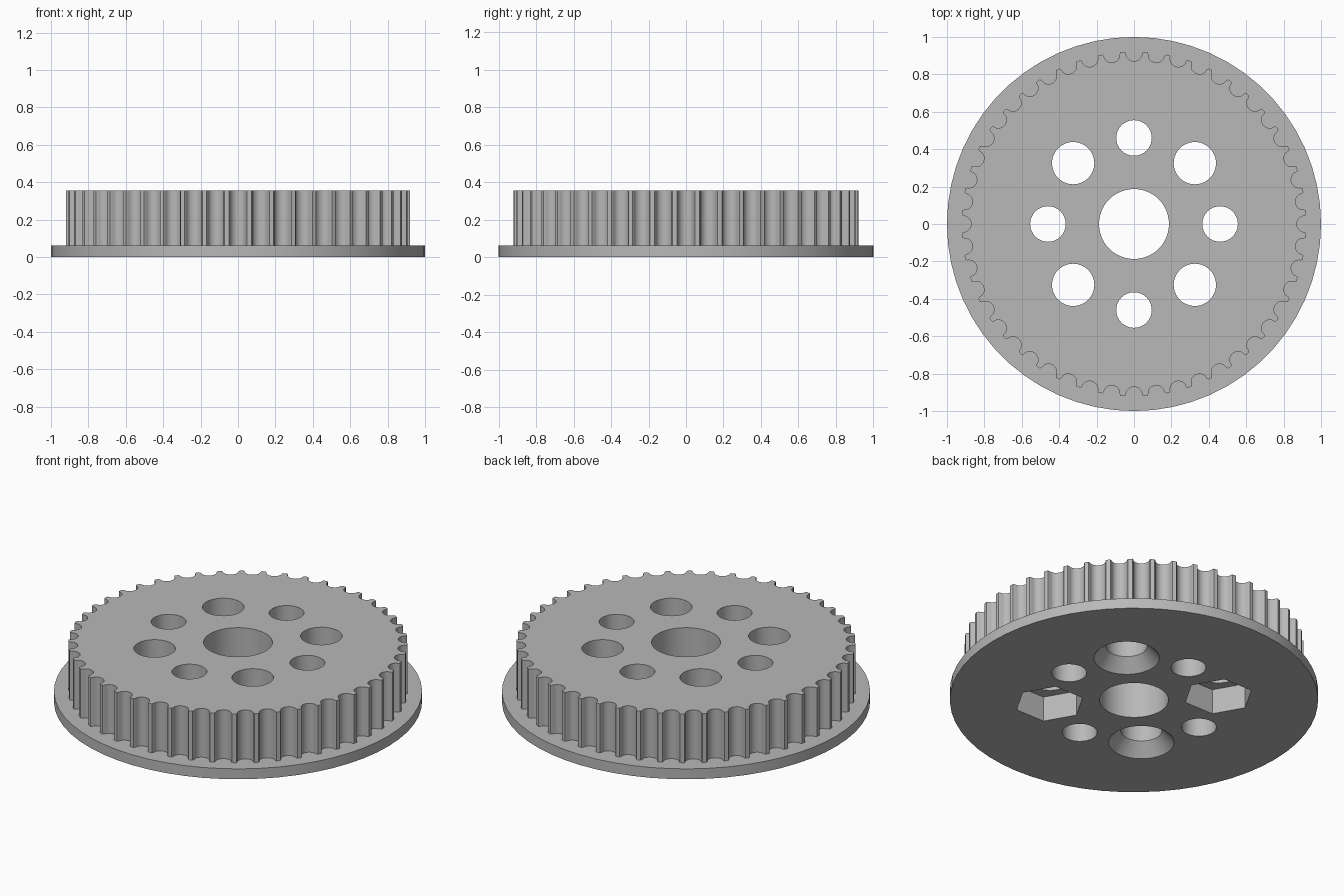
import bpy, bmesh
from math import sin, cos, pi, radians

cube = bpy.data.objects.get("Cube")
if cube:
    bpy.data.objects.remove(cube, do_unlink=True)

TEETH = 48
TOP = 0.355
BOLT_RING = 0.46

grey = bpy.data.materials.new("plain grey")
grey.use_nodes = True
grey.diffuse_color = (0.48, 0.48, 0.48, 1)
grey.node_tree.nodes["Principled BSDF"].inputs["Base Color"].default_value = grey.diffuse_color


def circle(radius, sides, cx=0, cy=0):
    return [(cx + radius * cos(2 * pi * i / sides), cy + radius * sin(2 * pi * i / sides))
            for i in range(sides)]


def loft(name, sections):
    """Solid through a stack of (outline, height) sections."""
    bm = bmesh.new()
    rings = [[bm.verts.new((x, y, z)) for x, y in outline] for outline, z in sections]
    for low, high in zip(rings, rings[1:]):
        n = len(low)
        for i in range(n):
            j = (i + 1) % n
            bm.faces.new((low[i], low[j], high[j], high[i]))
    bm.faces.new(rings[0][::-1])
    bm.faces.new(rings[-1])
    mesh = bpy.data.meshes.new(name)
    bm.to_mesh(mesh)
    bm.free()
    mesh.materials.append(grey)
    obj = bpy.data.objects.new(name, mesh)
    bpy.context.collection.objects.link(obj)
    return obj


def gear_outline():
    """Round grooves between narrow teeth with softened tips."""
    points = []
    for t in range(TEETH):
        a = 2 * pi * t / TEETH
        local = [(0.92, -0.049)]
        for k in range(11):
            b = pi * k / 10
            local.append((0.911 - 0.040 * sin(b), -0.043 * cos(b)))
        local.append((0.92, 0.049))
        points += [(r * cos(a) - s * sin(a), r * sin(a) + s * cos(a)) for r, s in local]
    return points


def combine(target, tool, operation):
    mod = target.modifiers.new(operation.lower(), 'BOOLEAN')
    mod.operation = operation
    mod.solver = 'EXACT'
    mod.object = tool
    bpy.context.view_layer.update()
    graph = bpy.context.evaluated_depsgraph_get()
    mesh = bpy.data.meshes.new_from_object(target.evaluated_get(graph))
    target.modifiers.clear()
    target.data = mesh
    bpy.data.objects.remove(tool, do_unlink=True)


# Flange and toothed rim joined in one solid
pulley = loft("toothed_pulley", [(circle(1.0, 60), 0), (circle(1.0, 60), 0.062)])
combine(pulley, loft("toothed_rim", [(gear_outline(), 0.03), (gear_outline(), TOP)]), 'UNION')


def drill(radius, x=0, y=0, sides=48):
    outline = circle(radius, sides, x, y)
    combine(pulley, loft("drill", [(outline, -0.1), (outline, TOP + 0.1)]), 'DIFFERENCE')


# Shaft bore
drill(0.187)

# Ring of holes: small on the axes, large on the diagonals
for i in range(8):
    a = i * pi / 4
    x, y = BOLT_RING * cos(a), BOLT_RING * sin(a)
    if i % 2 == 0:
        drill(0.095, x, y)
        continue
    drill(0.113, x, y)
    if i % 4 == 1:
        # Countersunk screw seat underneath
        slope = 0.066 / 0.075
        seat = [(circle(0.178 + 0.02 * slope, 48, x, y), -0.02),
                (circle(0.112, 48, x, y), 0.075)]
    else:
        # Hexagonal nut pocket underneath
        pocket = circle(0.19, 6, x, y)
        seat = [(pocket, -0.02), (pocket, 0.15)]
    combine(pulley, loft("seat", seat), 'DIFFERENCE')

# Smooth round walls, sharp edges
bpy.ops.object.select_all(action='DESELECT')
pulley.select_set(True)
bpy.context.view_layer.objects.active = pulley
bpy.ops.object.shade_smooth_by_angle(angle=radians(30))
